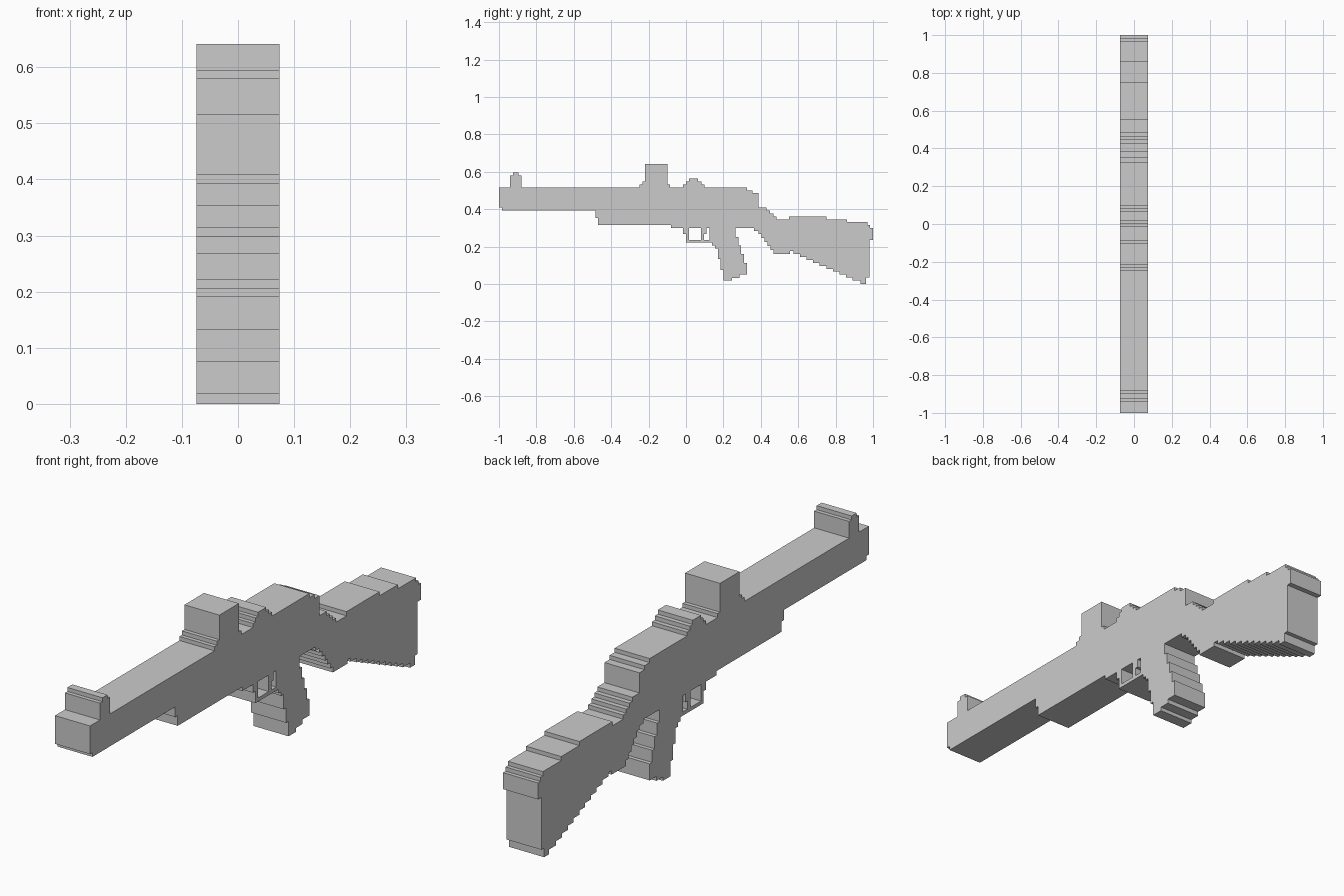
import bpy
import bmesh

if "Cube" in bpy.data.objects:
    bpy.data.objects.remove(bpy.data.objects["Cube"])

HALF_WIDTH = 0.074
STEP = 0.0155

# Side profiles (y, z); every sloping line becomes a staircase
PARTS = {
    "barrel_and_receiver": [
        (-.985, .392), (-.5, .392), (-.47, .314), (-.08, .298), (.34, .298),
        (.387, .267), (.387, .485), (.325, .516), (-1, .516), (-1, .408)],
    "stock": [
        (.387, .267), (.468, .16), (.555, .175), (.575, .16), (.89, .018),
        (.933, 0), (.963, 0), (.963, .035), (.98, .235), (1, .298), (.97, .33),
        (.75, .361), (.55, .345), (.485, .361), (.43, .408), (.387, .408)],
    "grip": [
        (.125, .221), (.155, .19), (.2, .018), (.245, .033), (.285, .05),
        (.325, .05), (.325, .113), (.265, .298), (.125, .298)],
    "trigger_guard": [
        (-.015, .267), (0, .221), (.125, .235), (.015, .235), (.015, .298),
        (-.015, .298)],
    "trigger": [(.08, .235), (.097, .267), (.11, .298), (.08, .298)],
    "front_sight": [
        (-.94, .516), (-.88, .516), (-.88, .58), (-.895, .595), (-.925, .58),
        (-.94, .58)],
    "scope_block": [
        (-.248, .516), (-.085, .531), (-.1, .531), (-.1, .641), (-.218, .641),
        (-.218, .547)],
    "rear_sight": [(-.015, .516), (.1, .531), (.065, .563), (.03, .563)],
}


def edges(loop):
    return list(zip(loop, loop[1:] + loop[:1]))


def stepped(profile):
    """Replace slopes by stairs, going along y first and then along z."""
    out = []
    for (y0, z0), (y1, z1) in edges(profile):
        out.append((y0, z0))
        dy, dz = y1 - y0, z1 - z0
        if dy and dz:
            n = max(1, round(min(abs(dy), abs(dz)) / STEP))
            for k in range(n):
                y = round(y0 + dy * (k + 1) / n, 4)
                out.append((y, round(z0 + dz * k / n, 4)))
                if k < n - 1:
                    out.append((y, round(z0 + dz * (k + 1) / n, 4)))
    return out


def with_joints(loop, points):
    """Add the corners of neighbouring parts that lie on this outline."""
    out = []
    for p, q in edges(loop):
        axis = 0 if p[1] == q[1] else 1
        lo, hi = sorted((p[axis], q[axis]))
        inside = [c for c in points
                  if c[1 - axis] == p[1 - axis] and lo < c[axis] < hi]
        inside.sort(key=lambda c: abs(c[axis] - p[axis]))
        out += [p] + inside
    return out


loops = {name: stepped(profile) for name, profile in PARTS.items()}
points = {c for loop in loops.values() for c in loop}
loops = {name: with_joints(loop, points) for name, loop in loops.items()}
all_edges = {e for loop in loops.values() for e in edges(loop)}

# Extrude every part across x, leaving the hidden joints open
for name, loop in loops.items():
    bm = bmesh.new()
    right = [bm.verts.new((HALF_WIDTH, y, z)) for y, z in loop]
    left = [bm.verts.new((-HALF_WIDTH, y, z)) for y, z in loop]
    bm.faces.new(right)
    bm.faces.new(left[::-1])
    for i, (p, q) in enumerate(edges(loop)):
        if (q, p) not in all_edges:
            j = (i + 1) % len(loop)
            bm.faces.new((right[i], left[i], left[j], right[j]))
    mesh = bpy.data.meshes.new(name)
    bm.to_mesh(mesh)
    bm.free()
    bpy.context.collection.objects.link(bpy.data.objects.new(name, mesh))
